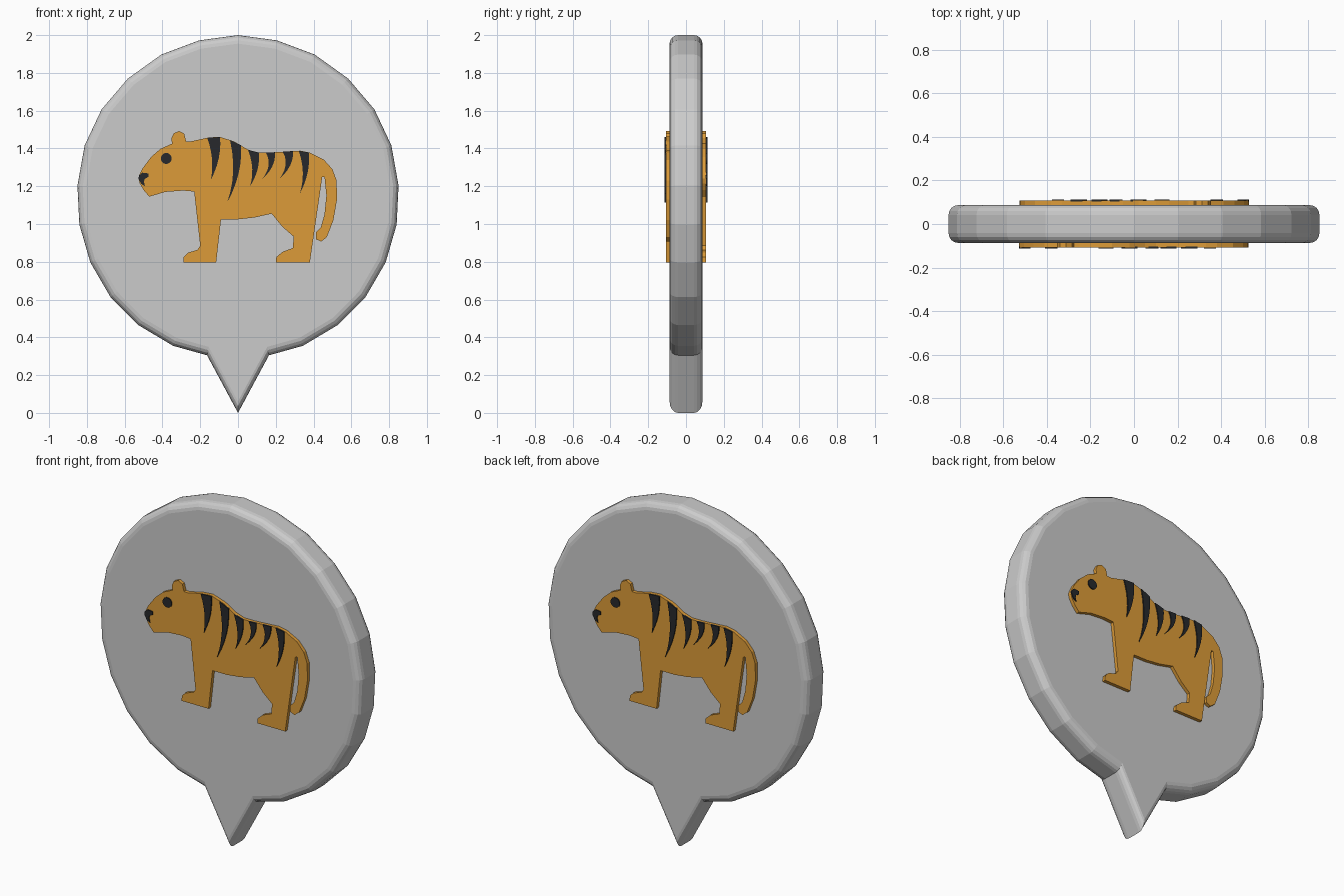
import bpy, bmesh
from math import sin, cos, pi

DISC_Y, COAT_Y, MARK_Y = 0.087, 0.107, 0.113


def material(name, color):
    m = bpy.data.materials.new(name)
    m.diffuse_color = color
    return m


def loft(name, rings, mat=None):
    """Skin a stack of (points, y) outlines and cap both ends."""
    bm = bmesh.new()
    loops = [[bm.verts.new((x, y, z)) for x, z in pts] for pts, y in rings]
    for a, b in zip(loops, loops[1:]):
        for i in range(len(a)):
            j = (i + 1) % len(a)
            bm.faces.new((a[i], a[j], b[j], b[i]))
    bm.faces.new(loops[0])
    bm.faces.new(loops[-1])
    bmesh.ops.recalc_face_normals(bm, faces=bm.faces)
    me = bpy.data.meshes.new(name)
    bm.to_mesh(me)
    bm.free()
    ob = bpy.data.objects.new(name, me)
    bpy.context.collection.objects.link(ob)
    if mat:
        me.materials.append(mat)
    return ob


def relief(name, pts, y0, y1, mat):
    """Raised shape on the front, and the same turned half round on the back."""
    for side, s in (("front", 1), ("back", -1)):
        p = [(s * x, z) for x, z in pts]
        loft(f"{name}_{side}", [(p, -s * y0), (p, -s * y1)], mat)


def quad(a, c, b, n=6):
    """Quadratic curve from a to b with control point c."""
    return [tuple((1 - t) ** 2 * a[k] + 2 * t * (1 - t) * c[k] + t * t * b[k] for k in (0, 1))
            for t in (i / n for i in range(n + 1))]


orange = material("orange", (0.72, 0.33, 0.04, 1))
black = material("black", (0.02, 0.022, 0.025, 1))

# Round marker disc with a pointed tail and rounded rim
half = [(0.206, 1.972), (0.406, 1.897), (0.583, 1.77), (0.722, 1.607), (0.812, 1.416),
        (0.85, 1.203), (0.84, 0.998), (0.782, 0.797), (0.675, 0.613), (0.528, 0.465),
        (0.343, 0.355), (0.164, 0.305)]
outline = [(0, 2)] + half + [(0, 0)] + [(-x, z) for x, z in reversed(half)]
R, CZ, N = 0.045, 1.15, 4
rim = [(R * (1 - cos(i * pi / 2 / N)), DISC_Y - R + R * sin(i * pi / 2 / N)) for i in range(N + 1)]
profile = [(d, -y) for d, y in reversed(rim)] + rim
rings = []
for d, y in profile:
    k = 1 - d / 0.85
    rings.append(([(x * k, CZ + (z - CZ) * k) for x, z in outline], y))
loft("marker_disc", rings)

# Big cat silhouette: head, back, tail, hind leg, belly, front leg, chin
cat = [(-.522, 1.26), (-.505, 1.295), (-.46, 1.355), (-.41, 1.398), (-.35, 1.425),
       (-.352, 1.455), (-.34, 1.48), (-.312, 1.492), (-.285, 1.478), (-.275, 1.438),
       (-.25, 1.437), (-.16, 1.457), (-.10, 1.462), (-.02, 1.437), (.05, 1.395),
       (.10, 1.378), (.17, 1.378), (.33, 1.388), (.38, 1.378), (.455, 1.34),
       (.50, 1.29), (.522, 1.23), (.524, 1.13), (.505, 1.02), (.47, .93),
       (.44, .907), (.412, .92), (.412, .955), (.438, .98), (.458, 1.05),
       (.468, 1.15), (.458, 1.25), (.446, 1.25), (.38, .795), (.20, .795),
       (.203, .825), (.235, .852), (.29, .873), (.295, .933), (.235, .985),
       (.178, 1.055), (.09, 1.035), (0, 1.025), (-.09, 1.025), (-.116, .795),
       (-.29, .795), (-.288, .825), (-.265, .848), (-.215, .863), (-.20, .885),
       (-.232, 1.172), (-.29, 1.177), (-.385, 1.17), (-.47, 1.145), (-.5, 1.18),
       (-.52, 1.215), (-.527, 1.24)]
relief("cat_body", cat, DISC_Y - 0.005, COAT_Y, orange)

# Curved stripes hanging from the back: left x, left z, right x, right z, tip x, tip z
stripes = [(-.163, 1.456, -.095, 1.46, -.143, 1.235), (-.042, 1.443, .016, 1.417, -.058, 1.113),
           (.053, 1.393, .11, 1.378, .063, 1.198), (.148, 1.378, .195, 1.38, .121, 1.23),
           (.237, 1.383, .29, 1.386, .216, 1.235), (.322, 1.387, .375, 1.378, .327, 1.16)]
for i, (lx, lz, rx, rz, tx, tz) in enumerate(stripes, 1):
    mid = (rz + tz) / 2
    right = quad((rx, rz), (rx + .01, mid), (tx, tz))
    left = quad((tx, tz), (lx + .04, mid), (lx, lz))
    relief(f"stripe_{i}", right + left[1:], COAT_Y - 0.004, MARK_Y, black)

# Eye and nose
eye = [(-.38 + .029 * cos(a * pi / 10), 1.347 + .029 * sin(a * pi / 10)) for a in range(20)]
relief("eye", eye, COAT_Y - 0.004, MARK_Y, black)
nose = [(-.524, 1.257), (-.508, 1.272), (-.475, 1.268), (-.474, 1.25), (-.495, 1.238),
        (-.498, 1.222), (-.492, 1.2), (-.512, 1.212), (-.527, 1.24)]
relief("nose", nose, COAT_Y - 0.004, MARK_Y, black)
